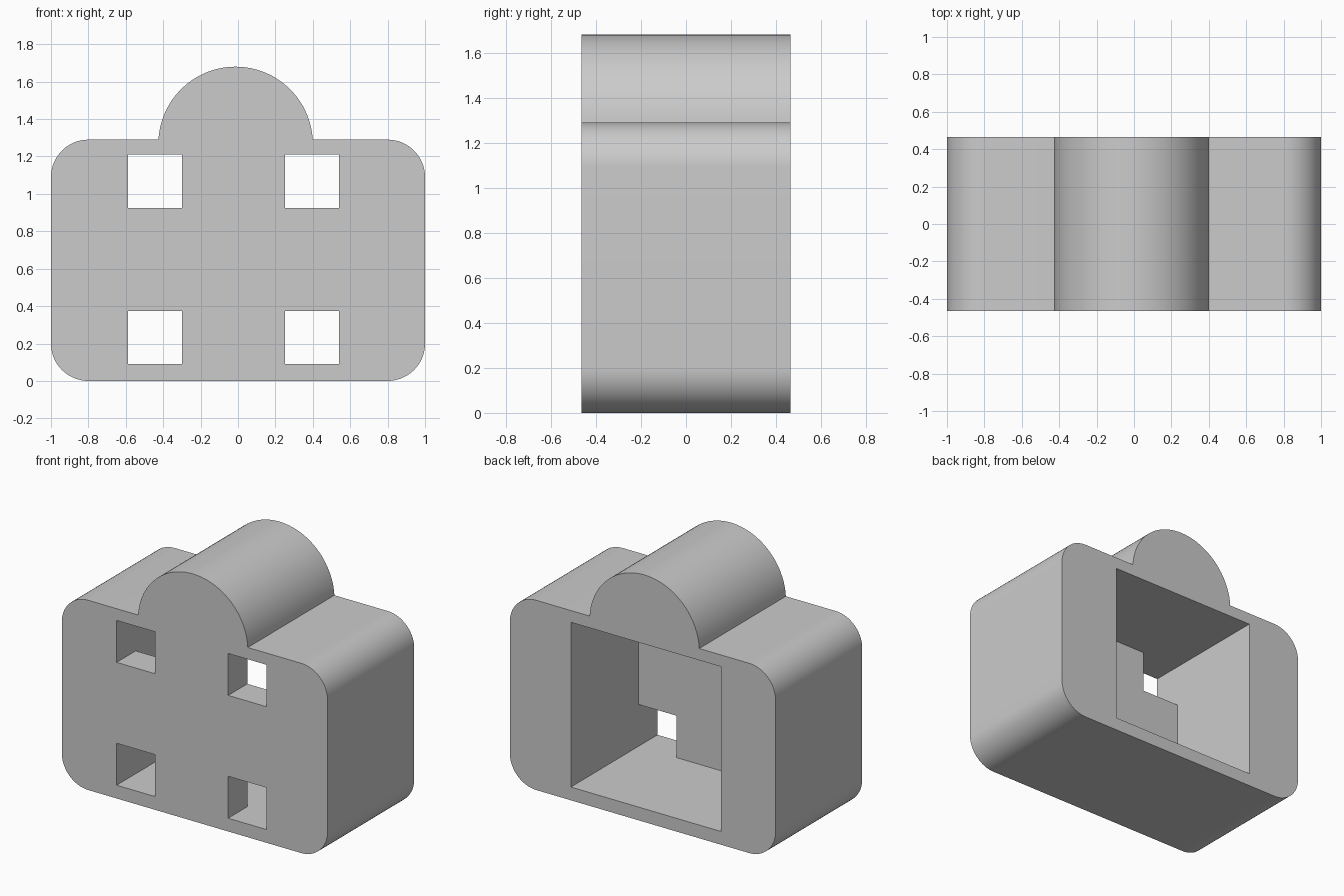
import bpy, bmesh
from math import sin, cos, asin, pi, radians

cube = bpy.data.objects.get("Cube")
if cube:
    bpy.data.objects.remove(cube, do_unlink=True)

DEPTH = 0.465                      # half depth
HEIGHT, RADIUS = 1.29, 0.2         # block height and corner radius
DOME_X, DOME_Z, DOME_R = -0.013, 1.267, 0.413
WALL_Y = -0.26                     # inner face of the front wall
COLUMNS = [(-0.587, -0.30), (0.252, 0.54)]
ROWS = [(0.09, 0.375), (0.925, 1.21)]

grey = bpy.data.materials.new("light grey")
grey.use_nodes = True
grey.diffuse_color = (0.6, 0.6, 0.6, 1)
grey.node_tree.nodes["Principled BSDF"].inputs["Base Color"].default_value = (0.6, 0.6, 0.6, 1)


def arc(cx, cz, r, start, end, steps):
    angles = [start + (end - start) * i / steps for i in range(steps + 1)]
    return [(cx + r * cos(a), cz + r * sin(a)) for a in angles]


def extrude_profile(name, points, y0, y1):
    """Solid made by sweeping an x-z outline from y0 to y1."""
    bm = bmesh.new()
    face = bm.faces.new([bm.verts.new((x, y0, z)) for x, z in points])
    swept = bmesh.ops.extrude_face_region(bm, geom=[face])["geom"]
    verts = [v for v in swept if isinstance(v, bmesh.types.BMVert)]
    bmesh.ops.translate(bm, verts=verts, vec=(0, y1 - y0, 0))
    bmesh.ops.recalc_face_normals(bm, faces=bm.faces)
    mesh = bpy.data.meshes.new(name)
    bm.to_mesh(mesh)
    bm.free()
    mesh.materials.append(grey)
    obj = bpy.data.objects.new(name, mesh)
    bpy.context.collection.objects.link(obj)
    return obj


def cut_box(target, xs, zs, y0, y1):
    corners = [(xs[0], zs[0]), (xs[1], zs[0]), (xs[1], zs[1]), (xs[0], zs[1])]
    cutter = extrude_profile("cutter", corners, y0, y1)
    cutter.hide_render = True
    mod = target.modifiers.new("cut", "BOOLEAN")
    mod.operation, mod.solver, mod.object = "DIFFERENCE", "EXACT", cutter
    bpy.context.view_layer.objects.active = target
    bpy.ops.object.modifier_apply(modifier=mod.name)
    bpy.data.objects.remove(cutter, do_unlink=True)


# Rounded block with a dome on top, as one outline
side, top = 1 - RADIUS, HEIGHT - RADIUS
tilt = asin((HEIGHT - DOME_Z) / DOME_R)
outline = (arc(side, RADIUS, RADIUS, -pi / 2, 0, 16)
           + arc(side, top, RADIUS, 0, pi / 2, 16)
           + arc(DOME_X, DOME_Z, DOME_R, tilt, pi - tilt, 48)
           + arc(-side, top, RADIUS, pi / 2, pi, 16)
           + arc(-side, RADIUS, RADIUS, pi, 1.5 * pi, 16))
body = extrude_profile("hollow_domed_block", outline, -DEPTH, DEPTH)

# Deep pocket in the back, then four windows through the front wall
cut_box(body, (COLUMNS[0][0], COLUMNS[1][1]), (ROWS[0][0], ROWS[1][1]), WALL_Y, 0.6)
for xs in COLUMNS:
    for zs in ROWS:
        cut_box(body, xs, zs, -0.6, 0)

# Smooth curves, crisp edges
bpy.ops.object.select_all(action="DESELECT")
body.select_set(True)
bpy.context.view_layer.objects.active = body
bpy.ops.object.shade_smooth_by_angle(angle=radians(30))
